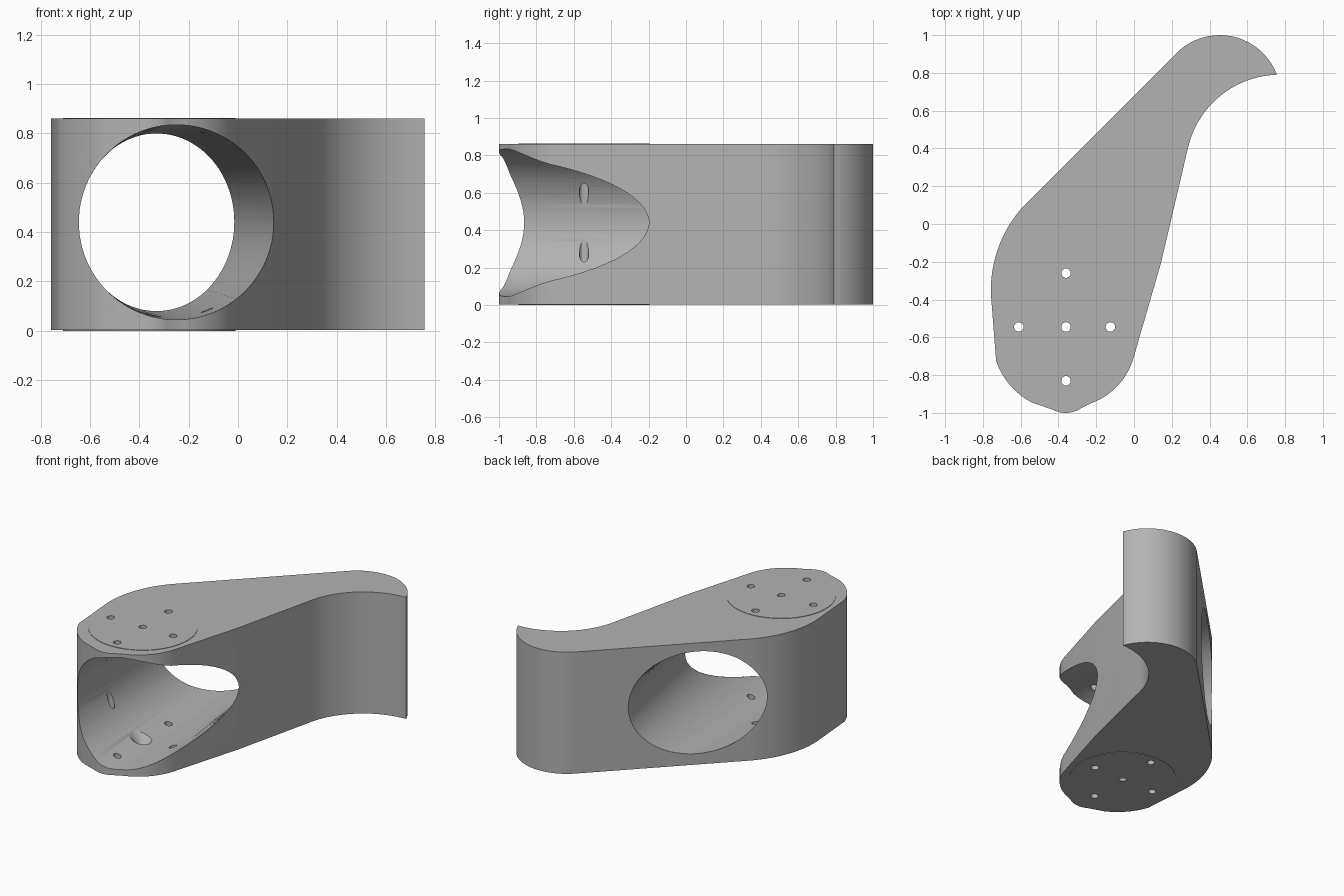
import bpy, bmesh
from math import sin, cos, tau, atan2
from mathutils import Vector

cube = bpy.data.objects.get("Cube")
if cube:
    bpy.data.objects.remove(cube, do_unlink=True)

grey = bpy.data.materials.new("plain grey")
grey.use_nodes = True
colour = (0.45, 0.45, 0.45, 1)
grey.diffuse_color = colour
grey.node_tree.nodes["Principled BSDF"].inputs["Base Color"].default_value = colour

BASE, TOP, MID = 0.003, 0.86, 0.44


def arc(a, b, c, n=20):
    """Points on the circle through a, b and c."""
    a, b, c = Vector(a), Vector(b), Vector(c)
    u, v = b - a, c - a
    d = 2 * u.cross(v)
    centre = a + Vector((v.y * u.dot(u) - u.y * v.dot(v),
                         u.x * v.dot(v) - v.x * u.dot(u))) / d
    r = a - centre
    start = atan2(r.y, r.x)
    end = atan2(*(c - centre).yx)
    sweep = (end - start) % tau
    if d < 0:
        sweep -= tau
    return [centre + r.length * Vector((cos(start + sweep * i / n), sin(start + sweep * i / n)))
            for i in range(n + 1)]


def make(name, bm):
    bmesh.ops.recalc_face_normals(bm, faces=bm.faces)
    mesh = bpy.data.meshes.new(name)
    bm.to_mesh(mesh)
    bm.free()
    mesh.materials.append(grey)
    ob = bpy.data.objects.new(name, mesh)
    bpy.context.collection.objects.link(ob)
    return ob


def cylinder(name, x, y, z0, z1, r0, r1, n=32):
    bm = bmesh.new()
    bmesh.ops.create_cone(bm, cap_ends=True, segments=n, radius1=r0, radius2=r1, depth=z1 - z0)
    bmesh.ops.translate(bm, verts=bm.verts, vec=(x, y, (z0 + z1) / 2))
    return make(name, bm)


def combine(target, tool, operation):
    mod = target.modifiers.new(tool.name, "BOOLEAN")
    mod.operation, mod.solver, mod.object = operation, "EXACT", tool
    tool.hide_render = True
    bpy.context.view_layer.objects.active = target
    bpy.ops.object.modifier_apply(modifier=mod.name)
    bpy.data.objects.remove(tool, do_unlink=True)


# Plan outline, clockwise from the left flank
outline = (arc((-0.757, -0.38), (-0.72, -0.13), (-0.58, 0.10))
           + arc((0.22, 0.90), (0.455, 1.0), (0.755, 0.795))
           + arc((0.755, 0.79), (0.42, 0.645), (0.285, 0.40))
           + [Vector((0.143, -0.206))]
           + arc((0.0, -0.70), (-0.10, -0.87), (-0.23, -0.95))
           + arc((-0.28, -0.975), (-0.355, -1.0), (-0.43, -0.983))
           + arc((-0.54, -0.945), (-0.65, -0.86), (-0.73, -0.725)))

bm = bmesh.new()
face = bm.faces.new([bm.verts.new((p.x, p.y, BASE)) for p in outline])
walls = bmesh.ops.extrude_face_region(bm, geom=[face])["geom"]
bmesh.ops.translate(bm, verts=[v for v in walls if isinstance(v, bmesh.types.BMVert)],
                    vec=(0, 0, TOP - BASE))
body = make("bracket_body", bm)

# Slightly raised round pads above and below
PAD = Vector((-0.36, -0.545))
for name, z0, z1 in (("top_pad", 0.85, TOP + 0.003), ("bottom_pad", 0, 0.015)):
    combine(body, cylinder(name, *PAD, z0, z1, 0.35, 0.35, 64), "UNION")


def span(x):
    """Front and back y of the outline at x."""
    ys = []
    for a, b in zip(outline, outline[1:] + outline[:1]):
        if a.x != b.x and min(a.x, b.x) <= x <= max(a.x, b.x):
            ys.append(a.y + (b.y - a.y) * (x - a.x) / (b.x - a.x))
    return min(ys), max(ys)


# Tapering tunnel, ruled from the front opening to the back opening
bm = bmesh.new()
front, back = [], []
N = 96
for i in range(N):
    c, s = cos(tau * i / N), sin(tau * i / N)
    xf, xb = -0.25 + 0.395 * c, -0.33 + 0.315 * c
    p = Vector((xf, span(xf)[0], MID + 0.395 * s))
    q = Vector((xb, span(xb)[1], MID + 0.36 * s))
    front.append(bm.verts.new(p - (q - p) * 0.2))
    back.append(bm.verts.new(q + (q - p) * 0.2))
tips = bm.verts.new((-0.25, -2, MID)), bm.verts.new((-0.6, 1.5, MID))
for i in range(N):
    j = (i + 1) % N
    bm.faces.new((front[i], front[j], back[j], back[i]))
    bm.faces.new((front[j], front[i], tips[0]))
    bm.faces.new((back[i], back[j], tips[1]))
combine(body, make("tunnel_cutter", bm), "DIFFERENCE")

# Bolt holes and the flared centre hole in the tunnel floor
for dx, dy in ((0, 0), (0.235, 0), (-0.25, 0), (0, 0.285), (0, -0.285)):
    hole = cylinder("hole_cutter", PAD.x + dx, PAD.y + dy, -0.1, 1, 0.025, 0.025)
    combine(body, hole, "DIFFERENCE")
flare = cylinder("flare_cutter", *PAD, 0.02, 0.1, 0.025, 0.09)
combine(body, flare, "DIFFERENCE")

# Smooth walls with crisp rims
bpy.ops.object.select_all(action="DESELECT")
body.select_set(True)
bpy.context.view_layer.objects.active = body
bpy.ops.object.shade_smooth_by_angle(angle=0.5)
